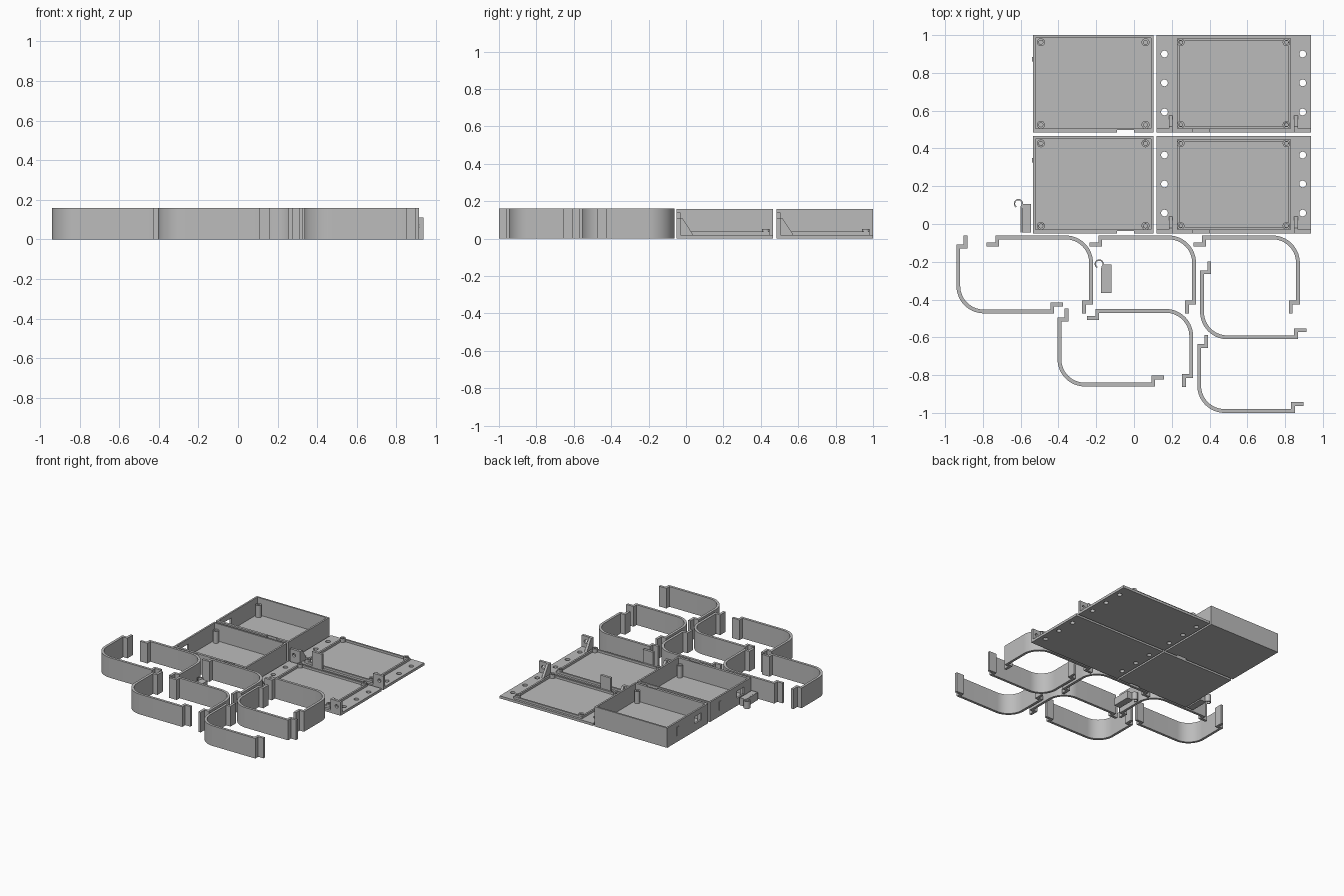
import bpy, bmesh, math
from mathutils import Vector

if "Cube" in bpy.data.objects:
    bpy.data.objects.remove(bpy.data.objects["Cube"])

grey = bpy.data.materials.new("light_grey")
grey.diffuse_color = (0.5, 0.5, 0.5, 1)
grey.use_nodes = True
grey.node_tree.nodes["Principled BSDF"].inputs["Base Color"].default_value = grey.diffuse_color
H = 0.157


def finish(name, bm, smooth=False):
    bmesh.ops.recalc_face_normals(bm, faces=bm.faces)
    me = bpy.data.meshes.new(name)
    bm.to_mesh(me)
    bm.free()
    me.materials.append(grey)
    ob = bpy.data.objects.new(name, me)
    bpy.context.collection.objects.link(ob)
    if smooth:
        bpy.ops.object.select_all(action='DESELECT')
        ob.select_set(True)
        bpy.context.view_layer.objects.active = ob
        bpy.ops.object.shade_smooth_by_angle(angle=math.radians(30))
    return ob


def prism(name, pts, depth, smooth=False):
    """Extrude a closed outline by a depth vector."""
    bm = bmesh.new()
    face = bm.faces.new([bm.verts.new(p) for p in pts])
    new = bmesh.ops.extrude_face_region(bm, geom=[face])["geom"]
    bmesh.ops.translate(bm, vec=depth, verts=[v for v in new if isinstance(v, bmesh.types.BMVert)])
    return finish(name, bm, smooth)


def block(name, x0, x1, y0, y1, z0, z1):
    return prism(name, [(x0, y0, z0), (x1, y0, z0), (x1, y1, z0), (x0, y1, z0)], (0, 0, z1 - z0))


def cylinder(name, x, y, z0, z1, r, n=24):
    ring = [(x + r * math.cos(2 * math.pi * i / n), y + r * math.sin(2 * math.pi * i / n), z0) for i in range(n)]
    return prism(name, ring, (0, 0, z1 - z0), True)


def cylinder_y(name, x, z, y0, y1, r, n=20):
    ring = [(x + r * math.cos(2 * math.pi * i / n), y0, z + r * math.sin(2 * math.pi * i / n)) for i in range(n)]
    return prism(name, ring, (0, y1 - y0, 0))


def cut(ob, cutters):
    """Subtract the cutters and throw them away."""
    for c in cutters:
        m = ob.modifiers.new("cut", 'BOOLEAN')
        m.operation, m.solver, m.object = 'DIFFERENCE', 'EXACT', c
    bpy.context.view_layer.update()
    me = bpy.data.meshes.new_from_object(ob.evaluated_get(bpy.context.evaluated_depsgraph_get()))
    ob.modifiers.clear()
    ob.data = me
    for c in cutters:
        bpy.data.objects.remove(c)


def ribbon(name, path, t, height):
    """Upright band of thickness t following a flat path."""
    p = [Vector(q) for q in path]
    left, right = [], []
    for i, q in enumerate(p):
        a = (q - p[i - 1]).normalized() if i else (p[1] - p[0]).normalized()
        b = (p[i + 1] - q).normalized() if i < len(p) - 1 else a
        na, nb = Vector((-a.y, a.x)), Vector((-b.y, b.x))
        off = (na + nb) * (t / 2 / (1 + na.dot(nb)))
        left.append((q.x + off.x, q.y + off.y, 0))
        right.append((q.x - off.x, q.y - off.y, 0))
    return prism(name, left + right[::-1], (0, 0, height), True)


def post(name, x, y, z0, z1, r):
    ob = cylinder(name, x, y, z0, z1, r)
    cut(ob, [cylinder("bore", x, y, z0 + 0.004, z1 + 0.1, r * 0.5)])


# Open enclosure trays and their mounting lids, two of each
for y0 in (-0.05, 0.485):
    y1 = y0 + 0.515
    x0, x1 = -0.535, 0.103
    tray = block("enclosure_tray", x0, x1, y0, y1, 0, H)
    cut(tray, [block("cavity", x0 + 0.014, x1 - 0.014, y0 + 0.02, y1 - 0.014, 0.02, 0.3),
               block("latch_recess", -0.09, 0.0, y0 - 0.1, y0 + 0.012, -0.1, 0.3),
               block("cable_port", x0 - 0.1, x0 + 0.05, y0 + 0.085, y0 + 0.175, 0.06, 0.115)])
    block("side_rib", x0 - 0.005, x0 + 0.002, y0 + 0.375, y0 + 0.4, 0.05, 0.12)
    for x in (-0.493, 0.061):
        for y in (y0 + 0.04, y1 - 0.038):
            post("tray_post", x, y, 0.015, 0.115, 0.021)

    # Lid plate with rows of mounting holes in the side flanges
    lx0, lx1 = 0.118, 0.938
    lid = block("lid_plate", lx0, lx1, y0, y1, 0, 0.02)
    cut(lid, [cylinder("mount_hole", x, y0 + dy, -0.1, 0.1, 0.018)
              for x in (0.161, 0.893) for dy in (0.108, 0.262, 0.415)])

    # Raised locating rim and corner studs
    rx0, rx1, ry0, ry1, w = 0.227, 0.83, y0 + 0.02, y1 - 0.018, 0.014
    rim = block("lid_rim", rx0, rx1, ry0, ry1, 0.018, 0.037)
    cut(rim, [block("rim_opening", rx0 + w, rx1 - w, ry0 + w, ry1 - w, -0.1, 0.1)])
    for x in (0.247, 0.807):
        for y in (y0 + 0.04, y1 - 0.038):
            post("lid_stud", x, y, 0.015, 0.05, 0.02)
    block("latch_tab", 0.31, 0.40, y0, y0 + 0.02, 0, 0.14)

    # Upright ears with gussets
    for ex0, ex1, gx in ((lx0, 0.205, 0.185), (0.848, lx1, 0.848)):
        ear = block("mount_ear", ex0, ex1, y0, y0 + 0.02, 0.01, 0.11)
        cx = (ex0 + ex1) / 2 + (-0.01 if gx > ex0 else 0.01)
        cut(ear, [cylinder_y("ear_hole", cx, 0.066, y0 - 0.1, y0 + 0.1, 0.014)])
        prism("ear_gusset", [(gx, y0 + 0.015, 0.018), (gx, y0 + 0.09, 0.018),
                             (gx, y0 + 0.03, 0.11), (gx, y0 + 0.015, 0.11)], (0.02, 0, 0))

# Curved strap bands with stepped ends, some turned half round
W, D, R = 0.563, 0.412, 0.135
arc = [(0.01 + R - R * math.cos(a), 0.01 + R - R * math.sin(a))
       for a in (math.pi / 2 * i / 14 for i in range(15))]
band = [(0.048, D), (0.048, 0.354), (0.01, 0.354)] + arc + [(0.507, 0.01), (0.507, 0.047), (W, 0.047)]
for bx, by in ((-0.94, -0.473), (-0.405, -0.86), (0.35, -0.61), (0.335, -1.0)):
    ribbon("strap_band", [(bx + x, by + y) for x, y in band], 0.02, 0.16)
for bx, by in ((-0.78, -0.473), (-0.235, -0.473), (0.315, -0.473), (-0.25, -0.862)):
    ribbon("strap_band_turned", [(bx + W - x, by + D - y) for x, y in band], 0.02, 0.16)

# Small hooked cable clips
for cx, cy in ((-0.594, -0.045), (-0.166, -0.365)):
    block("clip_body", cx, cx + 0.048, cy, cy + 0.15, 0, 0.06)
    hook = [(cx - 0.004, cy), (cx - 0.004, cy + 0.13)]
    hook += [(cx - 0.018 + 0.021 * math.cos(a), cy + 0.153 + 0.021 * math.sin(a))
             for a in (math.radians(-40 + 20 * i) for i in range(15))]
    ribbon("clip_hook", hook, 0.007, 0.06)
